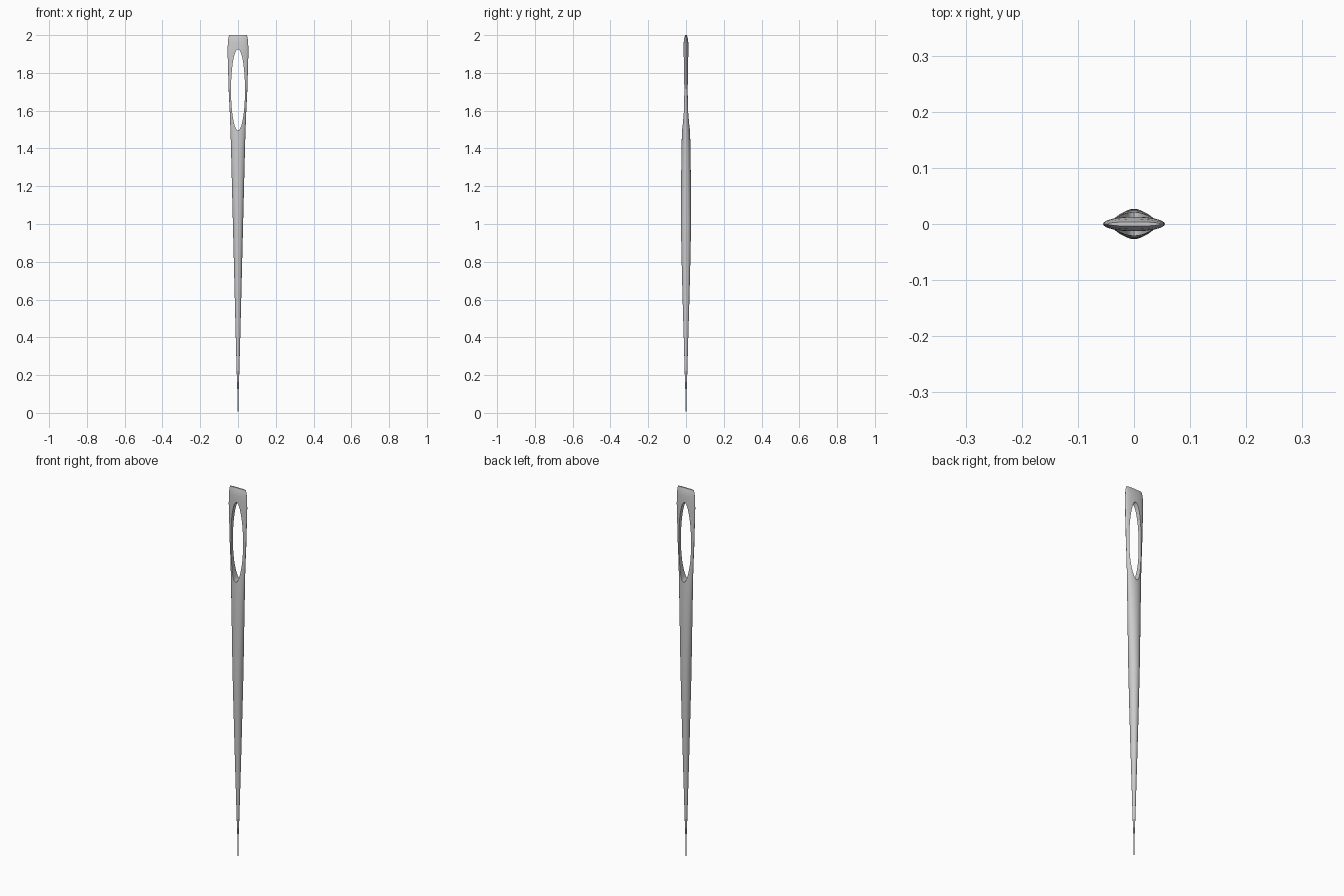
import bpy, bmesh
from math import cos, sin, tau

if "Cube" in bpy.data.objects:
    bpy.data.objects.remove(bpy.data.objects["Cube"])

SIDES = 32


def loft(name, sections):
    """Skin a stack of elliptical rings given as (z, half width x, half depth y)."""
    bm = bmesh.new()
    rings = [[bm.verts.new((rx * cos(tau * i / SIDES), ry * sin(tau * i / SIDES), z))
              for i in range(SIDES)] for z, rx, ry in sections]
    for a, b in zip(rings, rings[1:]):
        for i in range(SIDES):
            j = (i + 1) % SIDES
            bm.faces.new((a[i], a[j], b[j], b[i]))
    bm.faces.new(rings[0][::-1])
    bm.faces.new(rings[-1])
    mesh = bpy.data.meshes.new(name)
    bm.to_mesh(mesh)
    bm.free()
    ob = bpy.data.objects.new(name, mesh)
    bpy.context.collection.objects.link(ob)
    return ob


# Needle body: round tapered shaft flattening into a wide head
needle = loft("needle", [
    (0.0, 0.0012, 0.0012), (0.1, 0.003, 0.003), (0.2, 0.0065, 0.0065),
    (0.4, 0.012, 0.012), (0.6, 0.017, 0.018), (0.8, 0.022, 0.023),
    (1.0, 0.027, 0.027), (1.2, 0.032, 0.026), (1.4, 0.037, 0.024),
    (1.5, 0.040, 0.021), (1.6, 0.044, 0.016), (1.7, 0.049, 0.014),
    (1.8, 0.052, 0.013), (1.9, 0.055, 0.013), (1.96, 0.054, 0.0125),
    (1.985, 0.051, 0.009), (2.0, 0.047, 0.004)])

# Eye: tall oval hole cut from front to back
bpy.ops.mesh.primitive_cylinder_add(vertices=48, radius=1, depth=2,
                                    location=(0, 0, 1.71), rotation=(tau / 4, 0, 0))
cutter = bpy.context.object
cutter.name = "eye_cutter"
cutter.scale = (0.037, 0.215, 0.1)
cutter.hide_render = True
bpy.context.view_layer.update()

mod = needle.modifiers.new("eye", 'BOOLEAN')
mod.operation = 'DIFFERENCE'
mod.solver = 'EXACT'
mod.object = cutter
bpy.ops.object.select_all(action='DESELECT')
needle.select_set(True)
bpy.context.view_layer.objects.active = needle
bpy.ops.object.modifier_apply(modifier=mod.name)
bpy.data.objects.remove(cutter)
bpy.ops.object.shade_smooth_by_angle(angle=0.6)
